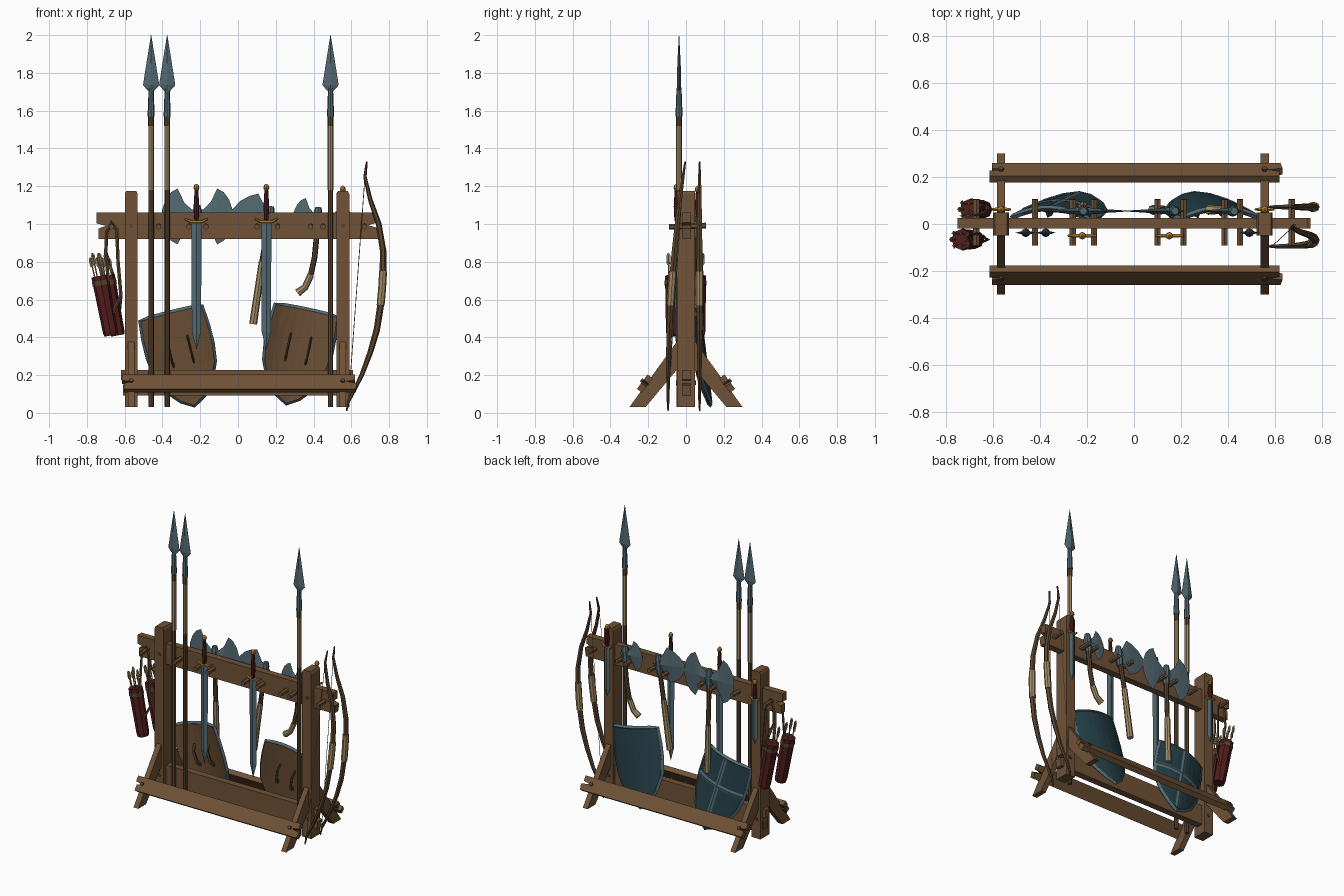
import bpy, bmesh, math
from mathutils import Vector as V, Matrix as M

if "Cube" in bpy.data.objects:
    bpy.data.objects.remove(bpy.data.objects["Cube"])

def mat(name, c):
    m = bpy.data.materials.new(name)
    m.diffuse_color = (*c, 1)
    m.use_nodes = True
    m.node_tree.nodes["Principled BSDF"].inputs["Base Color"].default_value = m.diffuse_color
    return m
WOOD = mat("wood", (0.16, 0.085, 0.038))
DARK = mat("dark_wood", (0.10, 0.058, 0.027))
STEEL = mat("steel", (0.085, 0.14, 0.165))
TEAL = mat("shield_paint", (0.018, 0.05, 0.065))
RED = mat("red_leather", (0.085, 0.012, 0.012))
TAN = mat("tan_wrap", (0.36, 0.26, 0.13))
GOLD = mat("gold", (0.45, 0.22, 0.035))

def obj(name, verts, faces, m, mx=M()):
    me = bpy.data.meshes.new(name)
    me.from_pydata([mx @ V(v) for v in verts], [], faces)
    me.materials.append(m)
    o = bpy.data.objects.new(name, me)
    bpy.context.collection.objects.link(o)
    bm = bmesh.new()
    bm.from_mesh(me)
    bmesh.ops.recalc_face_normals(bm, faces=bm.faces)
    bm.to_mesh(me)
    bm.free()
    return o

def prism(name, pts, thick, m, mx):
    """Outline in local x-z, thickness along local y."""
    n = len(pts)
    vs = [(x, s * thick / 2, z) for s in (-1, 1) for x, z in pts]
    fs = [list(range(n)), list(range(n, 2 * n))[::-1]]
    fs += [(i, (i + 1) % n, n + (i + 1) % n, n + i) for i in range(n)]
    return obj(name, vs, fs, m, mx)

def plank(name, length, width, thick, loc, rx=0):
    """Plank with split, weathered ends."""
    a, b = length / 2, width / 2
    pts = [(-a + .012, -b), (a - .008, -b), (a, -.2 * b), (a - .06, .05 * b), (a - .012, .25 * b), (a - .012, b),
           (-a, b), (-a, .2 * b), (-a + .05, 0), (-a + .012, -.2 * b)]
    return prism(name, pts, thick, WOOD, M.Translation(loc) @ M.Rotation(rx, 4, 'X'))

def rod(name, pts, radii, m, n=8, mx=M(), loop=False):
    """Loft of n-sided sections along a path; a radius may be (side, depth)."""
    pts = [V(p) for p in pts]
    k = len(pts)
    if not isinstance(radii, list):
        radii = [radii] * k
    vs, fs = [], []
    for i, p in enumerate(pts):
        a = pts[(i - 1) % k] if loop else pts[max(i - 1, 0)]
        b = pts[(i + 1) % k] if loop else pts[min(i + 1, k - 1)]
        t = (b - a).normalized()
        side = t.cross(V((0, 1, 0)) if abs(t.y) < .9 else V((1, 0, 0))).normalized()
        dep = t.cross(side)
        r = radii[i] if isinstance(radii[i], tuple) else (radii[i], radii[i])
        for j in range(n):
            q = 2 * math.pi * j / n
            vs.append(p + side * r[0] * math.cos(q) + dep * r[1] * math.sin(q))
    for i in range(k if loop else k - 1):
        for j in range(n):
            c, d = i * n, ((i + 1) % k) * n
            fs.append((c + j, c + (j + 1) % n, d + (j + 1) % n, d + j))
    if not loop:
        fs += [list(range(n)), list(range((k - 1) * n, k * n))]
    return obj(name, vs, fs, m, mx)

def vrod(name, x, y, prof, m, n=8):
    """Upright rod: prof = [(z, radius), ...]."""
    return rod(name, [(x, y, z) for z, r in prof], [r for z, r in prof], m, n)

# frame: posts, beams, splayed legs, rails
SIDES = (-.565, .555)
for x in SIDES:
    prism("post", [(-.034, .03), (.034, .03), (.034, 1.16), (.026, 1.175), (-.026, 1.175), (-.034, 1.16)],
          .096, WOOD, M.Translation((x, 0, 0)))
    for s in (-1, 1):
        prism("splayed_leg", [(s * .30, .03), (s * .215, .03), (s * .03, .25), (s * .03, .375), (s * .05, .375)],
              .036, WOOD, M.Translation((x, 0, 0)) @ M.Rotation(math.pi / 2, 4, 'Z'))
        rod("rail_dowel", [(x, s * .20, .145), (x, s * .238, .175)], .012, DARK, 6)
    for z in (.16, .99):
        rod("post_dowel", [(x, -.054, z), (x, .054, z)], .012, DARK, 6)
plank("upper_beam", 1.5, .14, .046, (0, .003, .99))
plank("lower_beam", 1.24, .135, .046, (0, .003, .16))
plank("front_rail", 1.245, .095, .034, (.008, -.218, .155), -.635)
plank("back_rail", 1.245, .095, .034, (.008, .218, .155), .635)

# pegs through the upper beam
for x in (-.42, -.26, -.17, .10, .21, .385, .45, .67, -.67):
    rod("peg", [(x, -.09, .985), (x, .105, .992)], .015, WOOD, 6)

# spears
for x in (-.46, -.375, .49):
    y = -.037
    vrod("spear_shaft", x, y, [(.03, .014), (1.18, .014)], DARK)
    vrod("spear_upper_shaft", x, y, [(1.18, .015), (1.53, .015)], TAN)
    vrod("spear_binding", x, y, [(1.52, .016), (1.58, .016)], DARK)
    vrod("spear_socket", x, y, [(1.57, .019), (1.70, .014), (1.74, .010)], STEEL)
    vrod("spear_blade", x, y, [(1.70, (.012, .008)), (1.735, (.043, .011)), (1.85, (.025, .009)), (2.0, (.001, .001))], STEEL, 4)

# swords and daggers
def sword(kind, x, y, zg, blade, grip, w, gw):
    vrod(kind + "_blade", x, y, [(zg, (w, .009)), (zg - blade * .86, (w * .9, .008)), (zg - blade, (.001, .001))], STEEL, 4)
    rod(kind + "_guard", [(x - gw, y, zg + .022), (x - gw * .5, y, zg + .008), (x + gw * .5, y, zg + .008), (x + gw, y, zg + .022)],
        [.005, .009, .009, .005], GOLD, 6)
    vrod(kind + "_grip", x, y, [(zg + .01, .011), (zg + grip * .5, .015), (zg + grip, .010)], RED)
    z = zg + grip
    vrod(kind + "_pommel", x, y, [(z - .005, .007), (z + .01, .016), (z + .025, .012), (z + .033, .004)], GOLD)
for x in (-.22, .15):
    sword("sword", x, -.05, 1.005, .67, .175, .027, .06)
sword("dagger", SIDES[1], .062, 1.04, .33, .13, .022, .04)
sword("dagger", SIDES[0], .062, .98, .30, .11, .022, .04)

# axes: each wing is a list of (offset, half height, half thickness)
WING = [(.0, .035, .018), (.03, .036, .014), (.07, .075, .011), (.105, .148, .007), (.14, .128, .005), (.168, .09, .003), (.188, .03, .002)]
BROAD = [(.0, .04, .018), (.03, .05, .014), (.075, .118, .010), (.12, .10, .007), (.165, .068, .004), (.20, .02, .002)]
def axe(x, z, left, right, lean, handle, wing=WING):
    mx = M.Translation((x, .055, z)) @ M.Rotation(lean, 4, 'Y')
    for s, k in ((-1, left), (1, right)):
        rod("axe_blade", [(s * u * k, 0, 0) for u, h, t in wing], [(h * k, t) for u, h, t in wing], STEEL, 4, mx)
    rod("axe_socket", [(0, 0, -.075), (0, 0, -.04), (0, 0, .03), (0, 0, .06)], [.018, .023, .023, .016], STEEL, 8, mx)
    c = len(handle) // 2
    rod("axe_handle", handle[:c + 1], .015, DARK)
    rod("axe_grip", handle[c:], [.018] * (len(handle) - c - 1) + [.021], TAN)
axe(-.215, 1.04, 1, 1, 0, [(-.215, .055, 1.0), (-.215, .066, .72), (-.215, .075, .40)])
axe(.168, 1.035, 1, .22, .12, [(.168, .055, 1.04), (.128, .06, .80), (.08, .06, .47)], BROAD)
axe(.42, 1.03, .68, .2, .10, [(.42, .055, 1.03), (.415, .06, .92), (.405, .06, .82), (.385, .06, .73), (.355, .06, .665), (.315, .06, .635)])

# shields leaning on the back of the lower beam
ROWS = [(0, .165), (.10, .173), (.20, .174), (.30, .162), (.40, .12), (.47, .06), (.505, .004)]
def bow_y(x):
    return .046 * (1 - (x / .174) ** 2)
def shield(x, z, roll, cross):
    mx = M.Translation((x, .022, z)) @ M.Rotation(math.radians(7), 4, 'X') @ M.Rotation(roll, 4, 'Y')
    cols = [i / 4 for i in range(-4, 5)]
    for name, off, m in (("shield_face", .008, TEAL), ("shield_board", -.004, WOOD)):
        vs = []
        for d in (0, .010):
            vs += [(u * w, bow_y(u * w) + off - d, -v) for v, w in ROWS for u in cols]
        n, r = len(cols), len(ROWS)
        fs = []
        for b in (0, n * r):
            fs += [(b + i * n + j, b + i * n + j + 1, b + i * n + n + j + 1, b + i * n + n + j)
                   for i in range(r - 1) for j in range(n - 1)]
        obj(name, vs, fs, m, mx)
    edge = [(u * ROWS[0][1], 0) for u in cols] + [(w, -v) for v, w in ROWS[1:-1]]
    edge += [(0, -.508)] + [(-w, -v) for v, w in ROWS[-2:0:-1]]
    rod("shield_rim", [(a, bow_y(a), b) for a, b in edge], (.014, .012), STEEL, 4, mx, True)
    if cross:
        rod("shield_cross_upright", [(0, .055, -.005), (0, .055, -.49)], (.015, .005), STEEL, 4, mx)
        rod("shield_cross_bar", [(u * .172, bow_y(u * .172) + .010, -.2) for u in cols], (.015, .005), STEEL, 4, mx)
    for a in (-.055, .055):
        rod("shield_strap", [(a, bow_y(a) - .012, -.14), (a, bow_y(a) - .045, -.17),
                             (a, bow_y(a) - .045, -.25), (a, bow_y(a) - .012, -.28)], (.006, .014), DARK, 4, mx)
shield(-.355, .525, math.radians(-14), True)
shield(.362, .54, math.radians(12), False)

# bows hanging on the right end, strings toward the post
LIMB = [(.682, 1.33), (.672, 1.25), (.70, 1.13), (.745, 1.0), (.768, .86), (.768, .75), (.763, .66), (.755, .57),
        (.735, .44), (.70, .32), (.655, .2), (.615, .12), (.585, .06), (.575, .01)]
for lean in (True, False):
    def by(z):
        return (-.095 + .09 * max(0, z - .1) ** 2 / 1.5) if lean else .072
    p = [(x, by(z), z) for x, z in LIMB]
    rod("bow_limb", p, [.005, .009, .012, .015, .017, .018, .018, .018, .017, .015, .012, .010, .008, .004], DARK, 6)
    rod("bow_grip", p[5:8], .021, TAN)
    rod("bow_string", [p[1], p[-2]], .002, TAN, 4)

# quivers with arrows, hung by straps on the left end
for y, dx in ((-.066, 0), (.062, .035)):
    top, bot = V((-.732 + dx, y, .725)), V((-.672 + dx, y, .41))
    d = (top - bot).normalized()
    rod("quiver", [bot, bot + d * .02, top], [.036, .040, .045], RED)
    rod("quiver_band", [top - d * .05, top - d * .025], .047, DARK)
    for i in range(6):
        q = i * math.pi / 3
        o = V((.026 * math.cos(q), .026 * math.sin(q), 0))
        e = top + o * 1.2 + d * (.10 + .012 * (i % 3))
        rod("arrow_shaft", [top + o - d * .05, e], .004, TAN, 5)
        for r in ((.010, .002), (.002, .010)):
            rod("arrow_fletching", [e - d * .055, e - d * .045, e - d * .012, e], [(.002, .002), r, r, (.002, .002)], TAN, 4)
    s = 1 if y > 0 else -1
    rod("quiver_strap", [top - d * .03 + V((.04, s * .02, 0)), (-.70, y * .8, .85), (-.695, y * .75, .96), (-.67, y * .6, 1.01),
                         (-.642, y * .75, .97), (-.635, y * .9, .80), (-.62, y, .62), bot + d * .12 + V((.03, s * .02, 0))],
        (.009, .005), DARK, 4)
